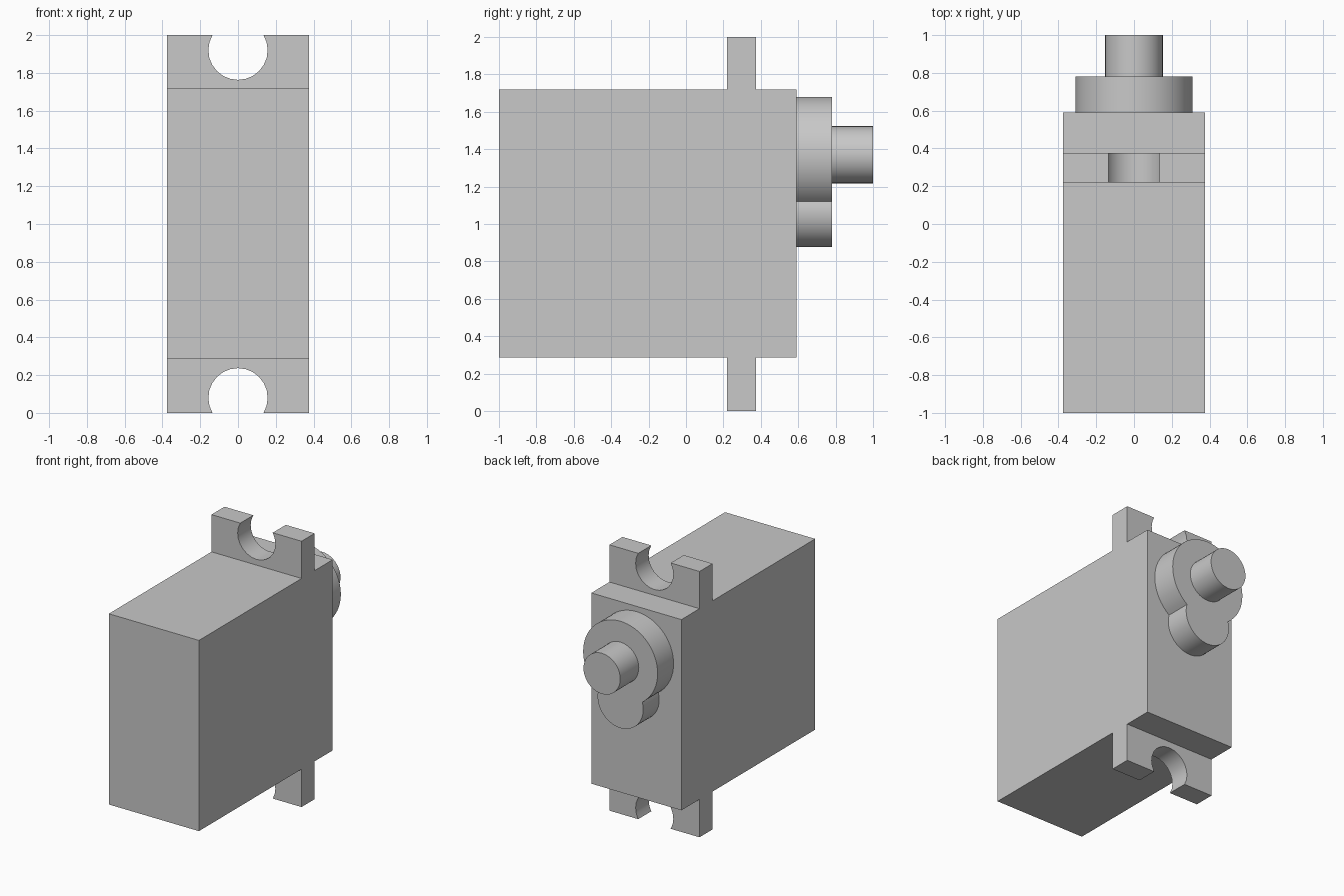
import bpy
import bmesh
from math import atan2, cos, pi, sin, sqrt

default = bpy.data.objects.get("Cube")
if default:
    bpy.data.objects.remove(default, do_unlink=True)

grey = bpy.data.materials.new("light grey plastic")
grey.use_nodes = True
colour = (0.58, 0.58, 0.58, 1)
grey.diffuse_color = colour
grey.node_tree.nodes["Principled BSDF"].inputs["Base Color"].default_value = colour


def arc(cx, cz, radius, start, end, steps):
    """Points (x, z) along an arc, both ends included."""
    angles = [start + (end - start) * i / steps for i in range(steps + 1)]
    return [(cx + radius * cos(a), cz + radius * sin(a)) for a in angles]


def extrude_profile(name, points, y0, y1):
    """Solid made by extruding an (x, z) outline along y."""
    bm = bmesh.new()
    face = bm.faces.new([bm.verts.new((x, y0, z)) for x, z in points])
    extruded = bmesh.ops.extrude_face_region(bm, geom=[face], use_keep_orig=True)
    moved = [g for g in extruded["geom"] if isinstance(g, bmesh.types.BMVert)]
    bmesh.ops.translate(bm, verts=moved, vec=(0, y1 - y0, 0))
    bmesh.ops.recalc_face_normals(bm, faces=bm.faces)
    mesh = bpy.data.meshes.new(name)
    bm.to_mesh(mesh)
    bm.free()
    mesh.materials.append(grey)
    obj = bpy.data.objects.new(name, mesh)
    bpy.context.collection.objects.link(obj)
    bpy.ops.object.select_all(action="DESELECT")
    obj.select_set(True)
    bpy.context.view_layer.objects.active = obj
    bpy.ops.object.shade_smooth_by_angle(angle=pi / 6)
    return obj


# Main case
half, bottom, top = 0.375, 0.285, 1.72
case_back = 0.59
extrude_profile("case", [(-half, bottom), (half, bottom), (half, top), (-half, top)],
                -1, case_back)

# Mounting tabs, each with an open round screw notch
notch_r, notch_z = 0.157, 0.08
dip = atan2(notch_z, sqrt(notch_r ** 2 - notch_z ** 2))
notch = arc(0, notch_z, notch_r, pi + dip, -dip, 16)
lower = [(-half, bottom), (-half, 0)] + notch + [(half, 0), (half, bottom)]
upper = [(x, 2 - z) for x, z in lower]
extrude_profile("lower_tab", lower, 0.22, 0.375)
extrude_profile("upper_tab", upper, 0.22, 0.375)

# Gear housing: large disc merged with a smaller one below it
big_r, big_z = 0.31, 1.37
small_r, small_z = 0.19, 1.066
gap = big_z - small_z
drop = (gap ** 2 + big_r ** 2 - small_r ** 2) / (2 * gap)
join_x, join_z = sqrt(big_r ** 2 - drop ** 2), big_z - drop
big_a = atan2(join_z - big_z, join_x)
small_a = atan2(join_z - small_z, join_x)
outline = arc(0, big_z, big_r, big_a, pi - big_a, 48)
outline += arc(0, small_z, small_r, pi - small_a, 2 * pi + small_a, 32)[1:-1]
extrude_profile("gear_housing", outline, case_back, 0.78)

# Output shaft
extrude_profile("output_shaft", arc(0, big_z, 0.153, 0, 2 * pi, 40)[:-1], 0.78, 1)
